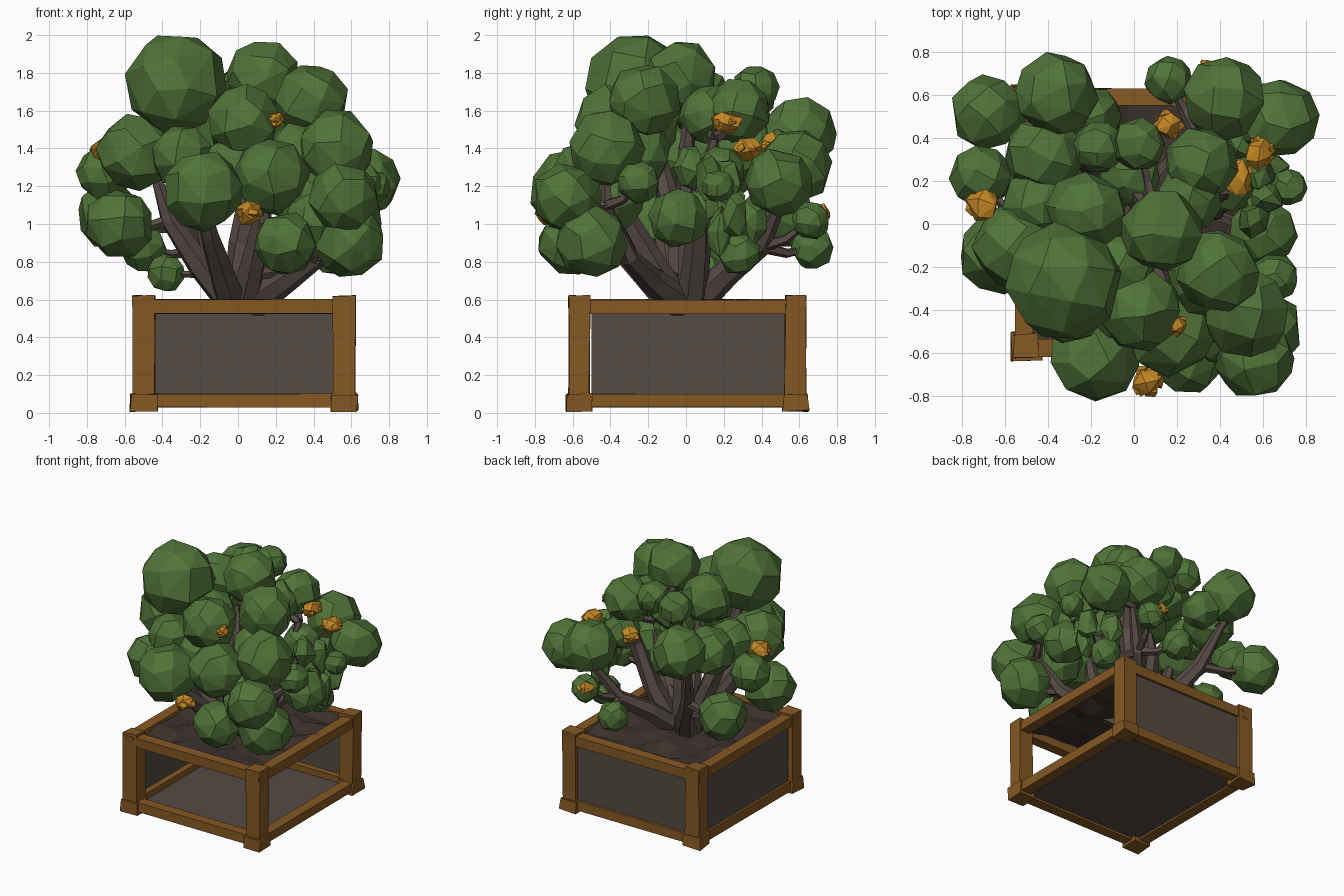
import bpy, bmesh, math, random
from mathutils import Vector, Euler

if "Cube" in bpy.data.objects:
    bpy.data.objects.remove(bpy.data.objects["Cube"])

random.seed(7)


def material(name, rgb):
    m = bpy.data.materials.new(name)
    m.diffuse_color = (*rgb, 1)
    m.use_nodes = True
    m.node_tree.nodes["Principled BSDF"].inputs["Base Color"].default_value = m.diffuse_color
    return m


GREEN = material("leaf green", (0.08, 0.172, 0.04))
FRAME = material("frame wood", (0.235, 0.098, 0.017))
PANEL = material("panel grey brown", (0.09, 0.071, 0.057))
BARK = material("bark", (0.095, 0.069, 0.06))
SOIL = material("soil", (0.048, 0.033, 0.027))
ORANGE = material("blossom orange", (0.54, 0.24, 0.018))


def finish(name, bm, mat):
    bmesh.ops.recalc_face_normals(bm, faces=bm.faces)
    me = bpy.data.meshes.new(name)
    bm.to_mesh(me)
    bm.free()
    me.materials.append(mat)
    ob = bpy.data.objects.new(name, me)
    bpy.context.collection.objects.link(ob)
    return ob


def box(name, lo, hi, mat, jitter=0.0):
    bm = bmesh.new()
    bmesh.ops.create_cube(bm, size=1)
    for v in bm.verts:
        v.co = [(lo[i] + hi[i]) / 2 + v.co[i] * (hi[i] - lo[i])
                + random.uniform(-jitter, jitter) for i in range(3)]
    return finish(name, bm, mat)


def clump(bm, c, r, n=28, rough=0.04, scale=(1, 1, 1)):
    """Faceted ball: convex hull of points spread in a spiral over a sphere."""
    rot = Euler([random.uniform(0, 6.28) for _ in range(3)]).to_matrix()
    verts = []
    for i in range(n):
        z = 1 - (2 * i + 1) / n
        a = i * 2.39996 + random.uniform(-0.15, 0.15)
        s = math.sqrt(1 - z * z)
        p = rot @ Vector((s * math.cos(a), s * math.sin(a), z))
        p *= r * (1 + random.uniform(-rough, rough))
        verts.append(bm.verts.new(p * Vector(scale) + Vector(c)))
    bmesh.ops.convex_hull(bm, input=verts)


def tube(bm, pts, radii, sides=6):
    rings = []
    for i, p in enumerate(pts):
        d = (pts[min(i + 1, len(pts) - 1)] - pts[max(i - 1, 0)]).normalized()
        q = d.to_track_quat('Z', 'Y')
        rings.append([bm.verts.new(p + q @ Vector((
            radii[i] * math.cos(a * math.tau / sides),
            radii[i] * math.sin(a * math.tau / sides), 0))) for a in range(sides)])
    for a, b in zip(rings, rings[1:]):
        for k in range(sides):
            n = (k + 1) % sides
            bm.faces.new((a[k], a[n], b[n], b[k]))
    bm.faces.new(rings[0][::-1])
    bm.faces.new(rings[-1])


# Planter frame: four posts with feet, upper and lower rails
X0, X1, Y0, Y1 = -0.555, 0.62, -0.62, 0.635
for sx, xa, xb in (("left", X0, X0 + 0.115), ("right", X1 - 0.115, X1)):
    for sy, ya, yb in (("front", Y0, Y0 + 0.11), ("back", Y1 - 0.11, Y1)):
        box(f"{sy}_{sx}_post", (xa, ya, 0.03), (xb, yb, 0.62), FRAME, 0.006)
        box(f"{sy}_{sx}_foot", (xa - 0.012, ya - 0.012, 0.01),
            (xb + 0.012, yb + 0.012, 0.10), FRAME, 0.007)
for level, za, zb in (("lower", 0.03, 0.10), ("upper", 0.525, 0.60)):
    for side, ya in (("front", Y0 + 0.005), ("back", Y1 - 0.085)):
        box(f"{side}_{level}_rail", (X0, ya, za), (X1, ya + 0.08, zb), FRAME, 0.003)
    for side, xa in (("left", X0 + 0.005), ("right", X1 - 0.085)):
        box(f"{side}_{level}_rail", (xa, Y0, za), (xa + 0.08, Y1, zb), FRAME, 0.003)

# Panels only on the back, left and bottom; front and right are open
box("back_panel", (X0 + 0.1, Y1 - 0.035, 0.08), (X1 - 0.1, Y1 - 0.025, 0.54), PANEL)
box("left_panel", (X0 + 0.025, Y0 + 0.12, 0.08), (X0 + 0.035, Y1 - 0.1, 0.54), PANEL)
box("floor_panel", (X0 + 0.05, Y0 + 0.05, 0.045), (X1 - 0.05, Y1 - 0.05, 0.055), PANEL)

# Lumpy soil sheet
bm = bmesh.new()
bmesh.ops.create_grid(bm, x_segments=9, y_segments=9, size=1)
for v in bm.verts:
    v.co = (0.03 + v.co.x * 0.54, v.co.y * 0.575, 0.57 + random.uniform(-0.025, 0.035))
finish("soil", bm, SOIL)

# Leaf clumps: x, y, z, radius
OUTER = [
    (-.33, -.27, 1.74, .265), (.13, -.03, 1.78, .19), (.39, -.22, 1.65, .19),
    (.03, -.40, 1.54, .19), (-.54, -.10, 1.38, .20), (-.30, -.40, 1.36, .16),
    (-.18, -.61, 1.18, .21), (.17, -.50, 1.25, .20), (.52, -.42, 1.40, .20),
    (.56, -.63, 1.14, .18), (.59, -.50, .91, .19), (.25, -.62, .90, .165),
    (-.63, -.14, 1.00, .18), (-.71, .22, 1.27, .14), (-.22, .06, 1.66, .18),
    (-.68, .52, 1.04, .17), (-.36, .60, 1.48, .19), (.16, .67, .87, .11),
    (.42, .58, 1.31, .19), (.67, .49, 1.22, .18), (.31, .28, 1.60, .165),
    (-.16, .36, 1.68, .12), (.02, .37, 1.72, .12), (-.42, .32, 1.40, .18)]
INNER = [
    (.26, .12, 1.58, .15), (.60, -.04, 1.03, .155), (.65, -.25, 1.22, .11),
    (.72, .17, 1.20, .085), (.50, .28, .84, .11), (.40, .66, 1.02, .10),
    (-.50, .20, .87, .12), (-.38, .10, .74, .10), (-.45, .10, 1.40, .16),
    (-.08, -.22, 1.52, .18), (.33, -.25, 1.38, .17), (.36, -.40, 1.12, .17),
    (.40, -.50, 1.02, .15), (-.02, .22, 1.58, .14), (-.05, -.40, 1.30, .15),
    (.42, .18, 1.28, .13), (-.20, .50, 1.36, .14)]
bm = bmesh.new()
for x, y, z, r in OUTER + INNER:
    clump(bm, (x, y, z), r * 1.04)
finish("leaf_clumps", bm, GREEN)

# Small ragged leaf tufts on the right side
bm = bmesh.new()
for x, y, z in ((.62, .12, 1.25), (.56, .10, 1.08), (.64, .26, 1.04), (.50, .36, 1.02),
                (.58, .22, 1.22), (.60, .18, .96), (.55, .02, 1.30), (.52, .24, 1.10)):
    clump(bm, (x, y, z), 0.08, 14, 0.2, (1, 1, 1.7))
finish("leaf_tufts", bm, GREEN)

# Main limbs spreading from the soil, then twigs to each outer clump
LIMBS = [
    [(-.03, -.04, .58), (-.20, -.08, .78), (-.36, -.12, 1.02), (-.45, -.12, 1.30)],
    [(.03, -.05, .58), (.08, -.18, .80), (.13, -.30, 1.02), (.12, -.36, 1.30)],
    [(.08, -.02, .58), (.25, -.18, .70), (.42, -.30, .82), (.54, -.42, 1.10)],
    [(.00, .04, .58), (.02, .02, .90), (.08, .00, 1.30), (.10, .02, 1.68)],
    [(.06, .05, .58), (.16, .22, .74), (.30, .40, .88), (.45, .52, 1.15)],
    [(-.04, .06, .58), (-.14, .22, .75), (-.28, .38, .98), (-.38, .52, 1.30)],
    [(-.03, -.07, .58), (-.09, -.24, .76), (-.15, -.42, .94), (-.18, -.55, 1.10)],
    [(.09, .03, .58), (.24, .06, .85), (.38, .07, 1.15), (.42, .15, 1.45)],
    [(-.05, .00, .58), (-.18, -.04, .95), (-.28, -.14, 1.30), (-.32, -.24, 1.60)],
]
bm = bmesh.new()
joints = []
for limb in LIMBS:
    pts = [Vector(p) for p in limb]
    tube(bm, pts, (0.085, 0.07, 0.052, 0.025))
    joints += [pts[2], pts[3], (pts[1] + pts[2]) / 2]
for x, y, z, r in OUTER + INNER[:8]:
    end = Vector((x, y, z))
    lower = [j for j in joints if j.z < z + 0.05] or joints
    start = min(lower, key=lambda j: (j - end).length)
    mid = (start + end) / 2 + Vector((0, 0, -0.03))
    tube(bm, [start, mid, end], (0.034, 0.026, 0.014), 5)
finish("trunk_and_branches", bm, BARK)

# Orange blossoms: a core with four ragged petals
bm = bmesh.new()
for x, y, z, r, sy in ((.20, -.47, 1.55, .05, 1), (.06, -.73, 1.06, .075, 1),
                       (-.70, .08, 1.39, .08, 1), (.58, .33, 1.40, .07, 1.1),
                       (.49, .21, 1.54, .065, 1.4), (.16, .46, 1.42, .068, 1),
                       (.36, .71, 1.05, .06, 1)):
    clump(bm, (x, y, z), r, 14, 0.15, (1, sy, 0.95))
    for k in range(4):
        a = k * math.tau / 4 + random.random()
        clump(bm, (x + r * .65 * math.cos(a), y + r * .65 * sy * math.sin(a), z),
              r * .48, 8, 0.2, (1, 1, 0.8))
finish("blossoms", bm, ORANGE)
